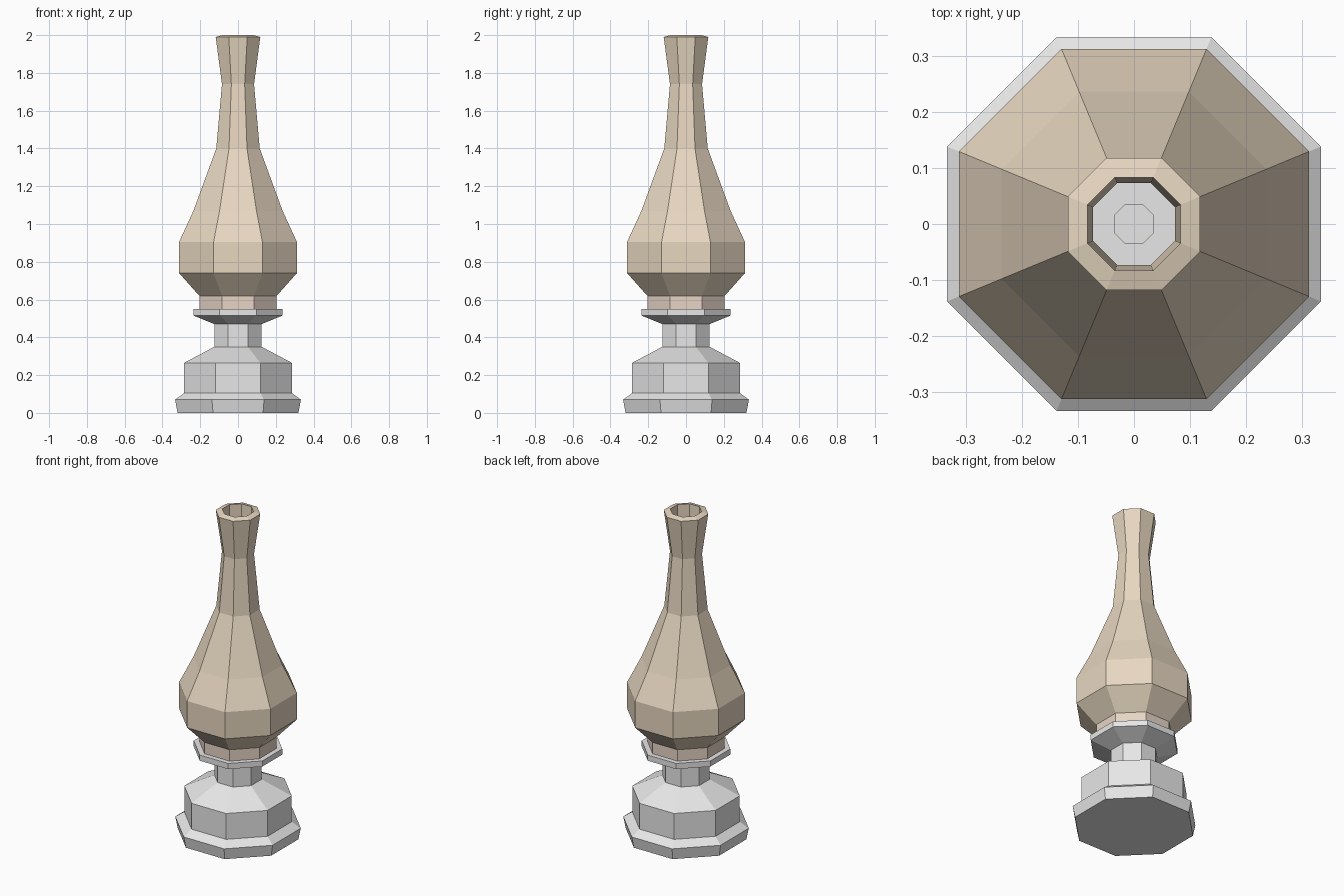
import bpy, bmesh, math

cube = bpy.data.objects.get("Cube")
if cube:
    bpy.data.objects.remove(cube, do_unlink=True)

SIDES = 8


def material(name, rgb):
    m = bpy.data.materials.new(name)
    m.use_nodes = True
    m.diffuse_color = (*rgb, 1)
    m.node_tree.nodes["Principled BSDF"].inputs["Base Color"].default_value = (*rgb, 1)
    return m


def lathe(name, profile, mat, caps=True, closed=False):
    """Turn (flat-to-centre distance, height) points into a faceted octagonal part."""
    bm = bmesh.new()
    rings = []
    for apothem, z in profile:
        r = apothem / math.cos(math.pi / SIDES)
        angles = [(k + 0.5) * math.tau / SIDES for k in range(SIDES)]
        rings.append([bm.verts.new((r * math.cos(a), r * math.sin(a), z)) for a in angles])
    pairs = list(zip(rings, rings[1:]))
    if closed:
        pairs.append((rings[-1], rings[0]))
    for low, high in pairs:
        for k in range(SIDES):
            n = (k + 1) % SIDES
            bm.faces.new((low[k], low[n], high[n], high[k]))
    if caps:
        bm.faces.new(rings[0][::-1])
        bm.faces.new(rings[-1])
    bmesh.ops.recalc_face_normals(bm, faces=bm.faces)
    mesh = bpy.data.meshes.new(name)
    bm.to_mesh(mesh)
    bm.free()
    mesh.materials.append(mat)
    obj = bpy.data.objects.new(name, mesh)
    bpy.context.collection.objects.link(obj)
    return obj


metal = material("pale grey metal", (0.8, 0.8, 0.8))
glass = material("warm beige glass", (0.8, 0.68, 0.53))
collar = material("rosy beige collar", (0.8, 0.66, 0.56))

# Foot, oil tank, stem and flared burner plate
lathe("lamp_base", [(0.32, 0), (0.333, 0.07), (0.285, 0.105), (0.285, 0.265),
                    (0.125, 0.35), (0.125, 0.47), (0.235, 0.515), (0.235, 0.55)], metal)

# Wick holder inside the chimney
lathe("wick_holder", [(0.036, 0.55), (0.036, 0.62)], metal)

# Collar ring that holds the chimney
lathe("chimney_collar", [(0.205, 0.55), (0.205, 0.62), (0.19, 0.62), (0.19, 0.55)],
      collar, caps=False, closed=True)

# Hollow chimney: outer wall up, sloped rim, inner wall down
outer = [(0.205, 0.62), (0.312, 0.74), (0.312, 0.905), (0.236, 1.07),
         (0.115, 1.4), (0.085, 1.74), (0.118, 1.99)]
inner = [(a - 0.012, z) for a, z in reversed(outer[:-1])]
lathe("glass_chimney", outer + [(0.083, 2.0)] + inner, glass, caps=False, closed=True)
